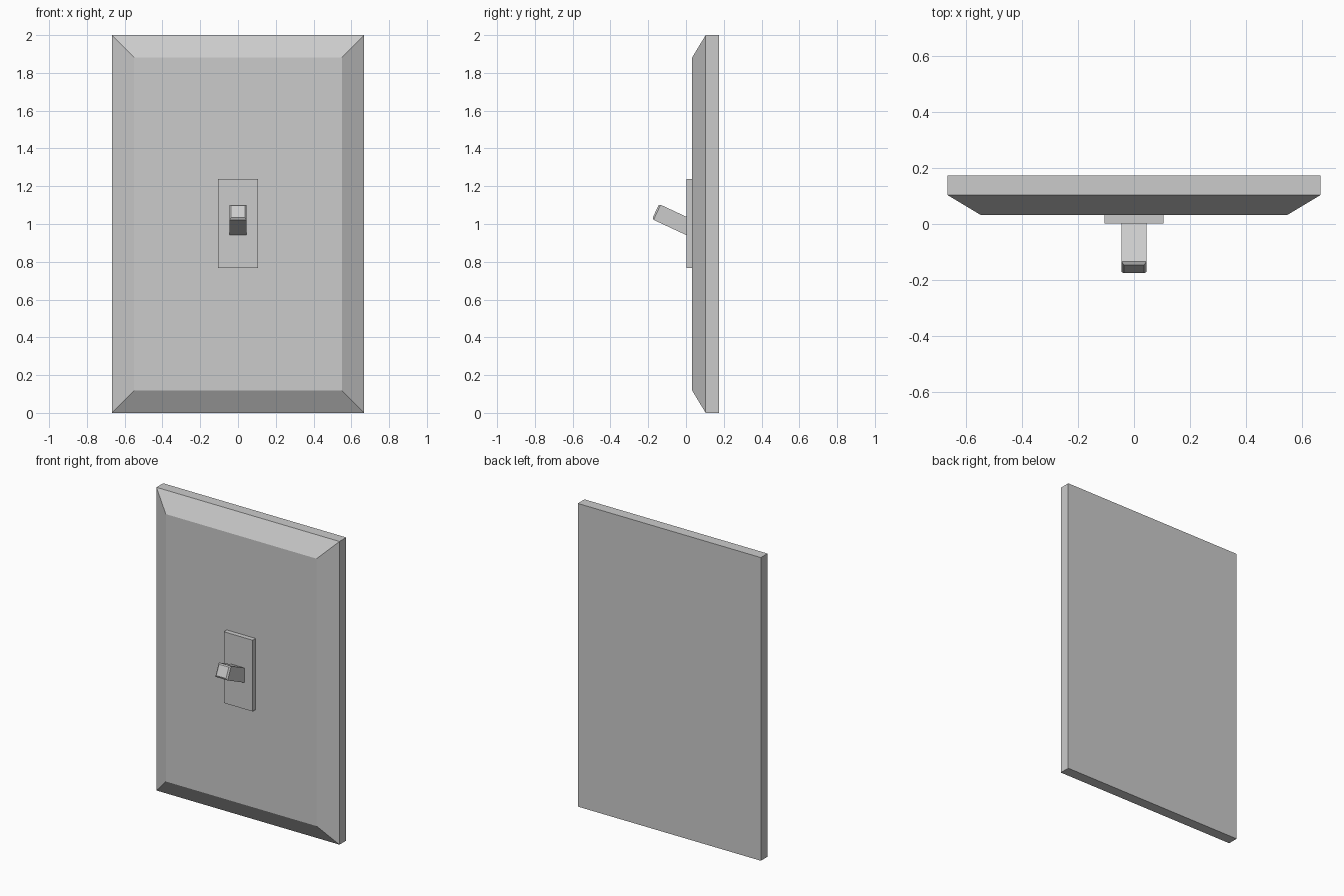
import bpy, bmesh
from math import radians
from mathutils import Matrix

if "Cube" in bpy.data.objects:
    bpy.data.objects.remove(bpy.data.objects["Cube"])


def finish(name, bm):
    bmesh.ops.recalc_face_normals(bm, faces=bm.faces)
    mesh = bpy.data.meshes.new(name)
    bm.to_mesh(mesh)
    bm.free()
    obj = bpy.data.objects.new(name, mesh)
    bpy.context.collection.objects.link(obj)
    return obj


def box(lo, hi):
    bm = bmesh.new()
    size = [b - a for a, b in zip(lo, hi)]
    mid = [(a + b) / 2 for a, b in zip(lo, hi)]
    bmesh.ops.create_cube(bm, size=1,
                          matrix=Matrix.Translation(mid) @ Matrix.Diagonal((*size, 1)))
    return bm


# Wall plate: stacked rectangles (y, half width, bottom, top), bevelled at the front
bm = bmesh.new()
rings = []
for y, w, z0, z1 in [(0.174, 0.668, 0, 2), (0.104, 0.668, 0, 2), (0.033, 0.55, 0.118, 1.882)]:
    rings.append([bm.verts.new(p) for p in ((-w, y, z0), (w, y, z0), (w, y, z1), (-w, y, z1))])
for a, b in zip(rings, rings[1:]):
    for i in range(4):
        j = (i + 1) % 4
        bm.faces.new((a[i], a[j], b[j], b[i]))
bm.faces.new(rings[0])
bm.faces.new(rings[-1])
finish("wall_plate", bm)

# Raised collar around the toggle
finish("toggle_collar", box((-0.105, 0.002, 0.767), (0.105, 0.035, 1.237)))

# Toggle lever, chamfered at the tip and tilted upward
bm = box((-0.045, -0.178, -0.044), (0.045, 0.022, 0.044))
tip = [e for e in bm.edges if all(v.co.y < -0.1 for v in e.verts)]
bmesh.ops.bevel(bm, geom=tip, offset=0.009, segments=1, affect='EDGES')
lever = finish("toggle_lever", bm)
lever.location = (0, 0, 0.9905)
lever.rotation_euler = (radians(-25), 0, 0)
